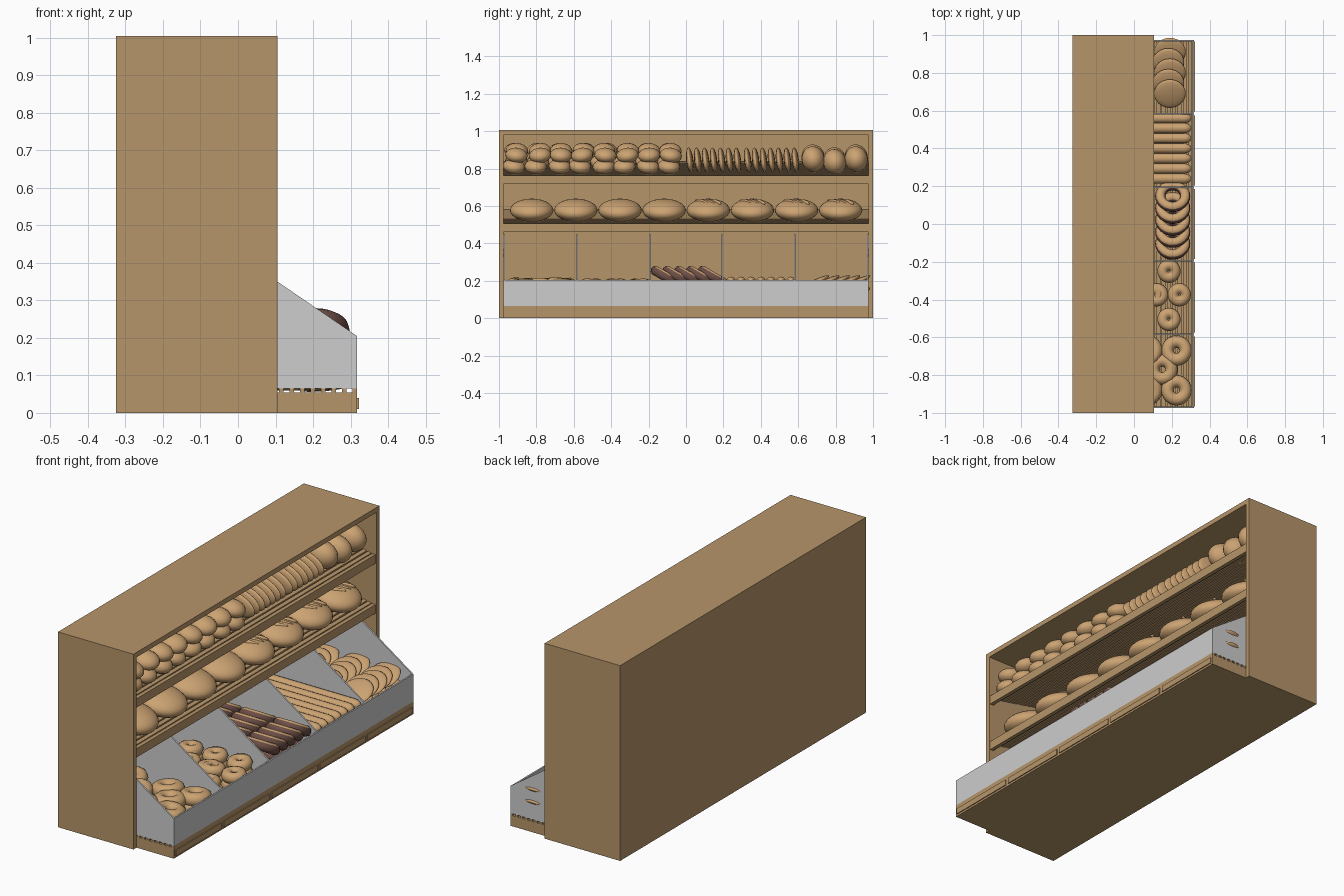
import bpy, bmesh, math, random
from mathutils import Matrix, Vector

if "Cube" in bpy.data.objects:
    bpy.data.objects.remove(bpy.data.objects["Cube"])

random.seed(4)

def material(name, rgb):
    m = bpy.data.materials.new(name)
    m.diffuse_color = (*rgb, 1)
    m.use_nodes = True
    m.node_tree.nodes["Principled BSDF"].inputs["Base Color"].default_value = m.diffuse_color
    return m

WOOD = material("oak_wood", (0.47, 0.30, 0.142))
GLASS = material("grey_panel", (0.61, 0.61, 0.61))
BREAD = material("bread_crust", (0.60, 0.365, 0.17))
CHOC = material("chocolate", (0.15, 0.075, 0.06))

def finish(name, bm, *mats, smooth=False):
    me = bpy.data.meshes.new(name)
    bmesh.ops.recalc_face_normals(bm, faces=bm.faces)
    for f in bm.faces:
        f.smooth = smooth
    bm.to_mesh(me)
    bm.free()
    for m in mats:
        me.materials.append(m)
    ob = bpy.data.objects.new(name, me)
    bpy.context.collection.objects.link(ob)
    return ob

def box(bm, x0, x1, y0, y1, z0, z1, tilt=0):
    c = Vector(((x0 + x1) / 2, (y0 + y1) / 2, (z0 + z1) / 2))
    mat = Matrix.Translation(c) @ Matrix.Rotation(tilt, 4, 'Y') @ Matrix.Diagonal((x1 - x0, y1 - y0, z1 - z0, 1))
    bmesh.ops.create_cube(bm, size=1, matrix=mat)

def place(x, y, z, rx=0, ry=0, rz=0):
    return (Matrix.Translation((x, y, z)) @ Matrix.Rotation(rz, 4, 'Z')
            @ Matrix.Rotation(ry, 4, 'Y') @ Matrix.Rotation(rx, 4, 'X'))

def blob(bm, m, sx, sy, sz, u=20, v=12):
    bmesh.ops.create_uvsphere(bm, u_segments=u, v_segments=v, radius=1, matrix=m @ Matrix.Diagonal((sx, sy, sz, 1)))

def ring(bm, m, R, r, n=24, k=10, dipped=False):
    vs = []
    for i in range(n):
        a = 2 * math.pi * i / n
        for j in range(k):
            b = 2 * math.pi * j / k
            d = R + r * math.cos(b)
            vs.append(bm.verts.new(m @ Vector((d * math.cos(a), d * math.sin(a), r * math.sin(b)))))
    for i in range(n):
        for j in range(k):
            i2, j2 = (i + 1) % n, (j + 1) % k
            f = bm.faces.new((vs[i * k + j], vs[i2 * k + j], vs[i2 * k + j2], vs[i * k + j2]))
            # lower half and outer rim of dipped rings are chocolate
            if dipped and math.sin(2 * math.pi * (j + 0.5) / k) < 0.4:
                f.material_index = 1

# cabinet shell
bm = bmesh.new()
box(bm, -0.325, 0.105, -1, 1, 0.98, 1.005)
box(bm, -0.325, 0.105, -1, 1, 0, 0.055)
box(bm, -0.325, -0.31, -1, 1, 0.055, 0.98)
for s in (-1, 1):
    box(bm, -0.325, 0.105, min(s, s * 0.975), max(s, s * 0.975), 0.055, 0.98)
finish("cabinet", bm, WOOD)

# back wall planks
bm = bmesh.new()
z = 0.07
while z < 0.96:
    box(bm, -0.31, -0.302, -0.975, 0.975, z, z + 0.018)
    z += 0.022
finish("back_planks", bm, WOOD)

# sloping slatted shelves with front rails
SLOPE = 0.2
TILT = math.atan(SLOPE)
def shelf_z(top, x):
    return top + (0.09 - x) * SLOPE

for name, top in (("lower_shelf", 0.505), ("upper_shelf", 0.762)):
    bm = bmesh.new()
    box(bm, 0.08, 0.1, -0.975, 0.975, top - 0.045, top)
    for i in range(14):
        x = 0.066 - i * 0.0265
        zz = shelf_z(top, x)
        box(bm, x - 0.01, x + 0.01, -0.975, 0.975, zz - 0.014, zz, TILT)
    finish(name, bm, WOOD)

# display base, label strips and floor slats
bm = bmesh.new()
box(bm, 0.105, 0.317, -0.975, 0.975, 0, 0.055)
finish("display_base", bm, WOOD)
bm = bmesh.new()
for i in range(5):
    y = -0.78 + i * 0.39
    box(bm, 0.317, 0.322, y - 0.185, y + 0.185, 0.01, 0.04)
finish("label_strips", bm, WOOD)
bm = bmesh.new()
for i in range(-14, 8):
    x = 0.115 + i * 0.028
    box(bm, x - 0.006, x + 0.006, -0.975, 0.975, 0.055, 0.065)
finish("floor_slats", bm, WOOD)

# grey bin panels: front and sloped dividers
bm = bmesh.new()
box(bm, 0.309, 0.317, -0.975, 0.975, 0.065, 0.205)
for i in range(6):
    y = -0.971 + i * 0.3884
    prof = [(-0.3, 0.065), (0.309, 0.065), (0.317, 0.205), (0.105, 0.35), (-0.04, 0.45), (-0.3, 0.45)]
    prof[1] = (0.317, 0.065)
    f = bm.faces.new([bm.verts.new((px, y - 0.004, pz)) for px, pz in prof])
    ext = bmesh.ops.extrude_face_region(bm, geom=[f])
    bmesh.ops.translate(bm, vec=(0, 0.008, 0), verts=[e for e in ext["geom"] if isinstance(e, bmesh.types.BMVert)])
finish("bin_panels", bm, GLASS)

# big loaves on the lower shelf, the right half scored on top
bm = bmesh.new()
for i in range(8):
    y = -0.825 + i * 0.236
    x = -0.02
    m = place(x, y, shelf_z(0.505, x) + 0.05, 0, TILT, 0)
    blob(bm, m, 0.125, 0.116, 0.058, 28, 16)
    if i > 3:
        for k in (-1, 0, 1):
            blob(bm, m @ place(0.01, k * 0.035, 0.046, 0, 0, 0.6), 0.06, 0.012, 0.016, 10, 6)
finish("large_loaves", bm, BREAD, smooth=True)

# stacked rolls on the upper shelf
bm = bmesh.new()
for x in (0.025, -0.1, -0.23):
    for g in (-0.915, -0.445):
        for i in range(4):
            for lay in (0, 1):
                y = g + i * 0.118 + lay * 0.01 + random.uniform(-0.008, 0.008)
                zz = min(shelf_z(0.762, x), 0.80) + 0.035 + lay * 0.06
                blob(bm, place(x, y, zz, random.uniform(-.15, .15), TILT), 0.066, 0.06, 0.04, 16, 10)
finish("small_rolls", bm, BREAD, smooth=True)

# thin loaves standing on edge, then round loaves
bm = bmesh.new()
for i in range(14):
    y = 0.02 + i * 0.0425 + (0.012 if i > 6 else 0)
    blob(bm, place(-0.04, y, 0.845, 0.12, TILT), 0.125, 0.019, 0.064)
finish("thin_loaves", bm, BREAD, smooth=True)
bm = bmesh.new()
for y, zz in ((0.68, 0.85), (0.795, 0.835), (0.91, 0.85)):
    blob(bm, place(-0.0, y, zz, 0.2, 0.1), 0.085, 0.062, 0.069)
    blob(bm, place(-0.17, y, zz + 0.01, 0.2, 0.1), 0.08, 0.062, 0.069)
finish("round_loaves", bm, BREAD, smooth=True)

# bin 1: large bread rings
bm = bmesh.new()
for lay in range(3):
    for x, y in ((0.225, -0.67), (0.15, -0.77), (0.225, -0.88), (0.07, -0.67), (0.07, -0.88),
                 (-0.04, -0.77), (-0.14, -0.67), (-0.14, -0.88)):
        ring(bm, place(x, y, 0.095 + lay * 0.042, random.uniform(-.12, .12), random.uniform(-.12, .12)), 0.048, 0.033)
finish("bread_rings", bm, BREAD, smooth=True)

# bin 2: dimpled buns
bm = bmesh.new()
for lay in range(3):
    for k in range(3):
        x0 = 0.185 - k * 0.14
        for x, y in ((x0, -0.25), (x0 + 0.055, -0.375), (x0 - 0.065, -0.375), (x0, -0.505)):
            ring(bm, place(x, y, 0.093 + lay * 0.044, random.uniform(-.1, .1)), 0.033, 0.029, 20, 8)
finish("dimpled_buns", bm, BREAD, smooth=True)

# bin 3: leaning chocolate-dipped rings
bm = bmesh.new()
for x in (0.205, 0.01, -0.185):
    for lay in (0, 1):
        for i in range(5):
            m = place(x, -0.105 + i * 0.063, 0.135 + lay * 0.085, -math.radians(30))
            ring(bm, m, 0.066, 0.027, dipped=True)
finish("dipped_rings", bm, BREAD, CHOC, smooth=True)

# bin 4: long sticks
bm = bmesh.new()
for lay in range(3):
    for i in range(7):
        y = 0.24 + i * 0.0535
        zz = 0.092 + lay * 0.052
        blob(bm, place(0.265, y, zz), 0.04, 0.0265, 0.026, 14, 8)
        blob(bm, place(-0.22, y, zz), 0.04, 0.0265, 0.026, 14, 8)
        bmesh.ops.create_cone(bm, segments=14, radius1=0.0265, radius2=0.0265, depth=0.485,
                              matrix=place(0.0225, y, zz, 0, math.pi / 2))
sticks = finish("bread_sticks", bm, BREAD, smooth=True)

# bin 5: leaning flat breads
bm = bmesh.new()
for x in (0.19, 0.015, -0.16):
    for lay in range(2):
        for i in range(5):
            m = place(x - 0.008 * (i % 2), 0.69 + i * 0.055, 0.125 + lay * 0.065, math.radians(26))
            blob(bm, m, 0.084, 0.084, 0.016, 24, 10)
finish("flat_breads", bm, BREAD, smooth=True)
